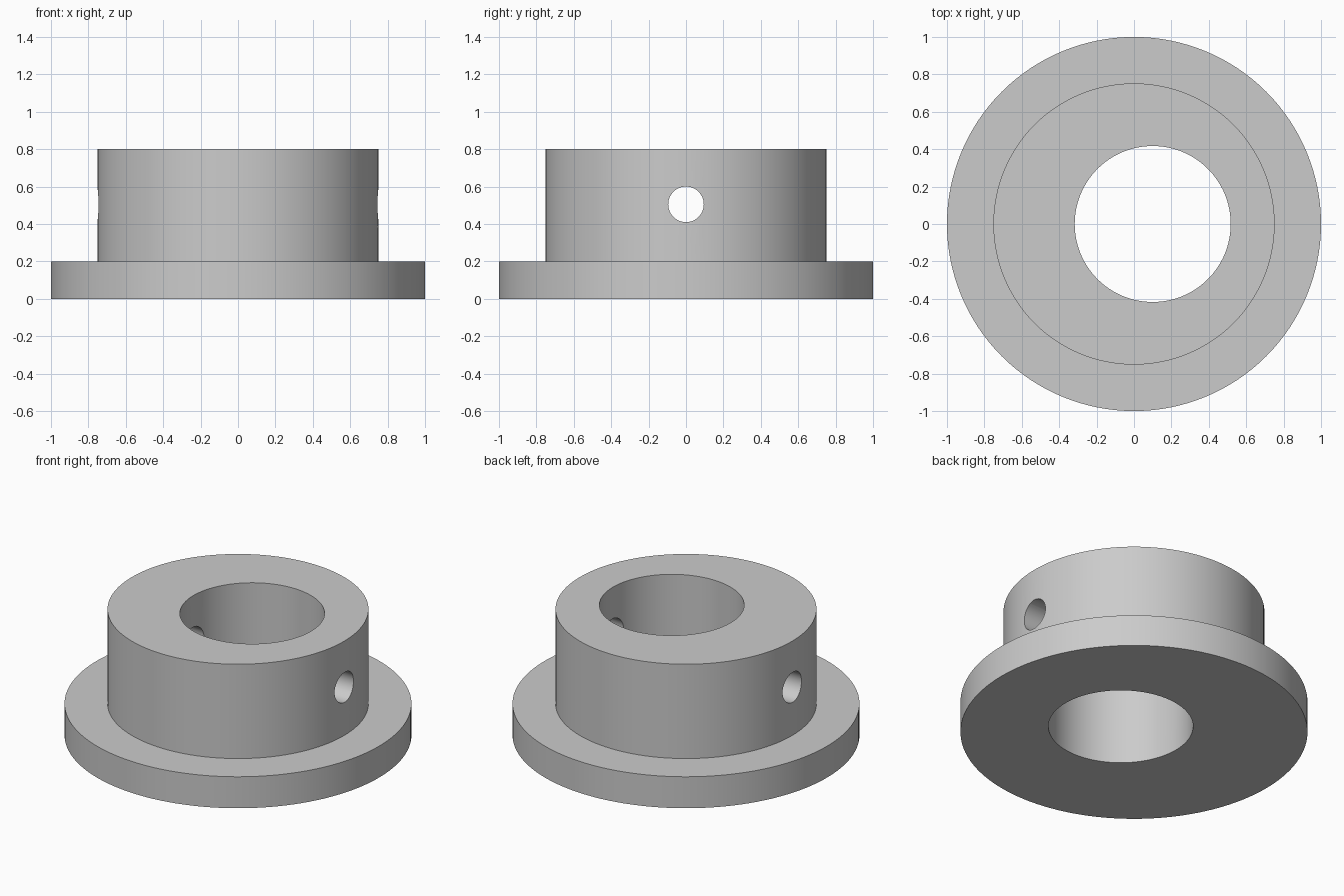
import bpy
import bmesh
import math
from mathutils import Matrix, Vector

SEGMENTS = 128
FLANGE_R, HUB_R, BORE_R, PIN_R = 1.0, 0.752, 0.417, 0.095
FLANGE_H, TOTAL_H, PIN_Z, BORE_X = 0.2, 0.8, 0.505, 0.1

default_cube = bpy.data.objects.get("Cube")
if default_cube:
    bpy.data.objects.remove(default_cube, do_unlink=True)

# Plain grey metal
metal = bpy.data.materials.new("grey metal")
metal.use_nodes = True
GREY = (0.6, 0.6, 0.6, 1.0)
metal.diffuse_color = GREY
metal.node_tree.nodes["Principled BSDF"].inputs["Base Color"].default_value = GREY


def add_object(name, bm):
    mesh = bpy.data.meshes.new(name)
    bmesh.ops.recalc_face_normals(bm, faces=bm.faces)
    bm.to_mesh(mesh)
    bm.free()
    mesh.materials.append(metal)
    obj = bpy.data.objects.new(name, mesh)
    bpy.context.collection.objects.link(obj)
    return obj


def lathe(name, profile):
    """Revolve an (r, z) outline, closed at both ends on the z axis."""
    bm = bmesh.new()
    rings = [[bm.verts.new((r * math.cos(a), r * math.sin(a), z))
              for a in (math.tau * i / SEGMENTS for i in range(SEGMENTS))]
             for r, z in profile]
    for low, high in zip(rings, rings[1:]):
        for i in range(SEGMENTS):
            j = (i + 1) % SEGMENTS
            bm.faces.new((low[i], low[j], high[j], high[i]))
    bm.faces.new(rings[0])
    bm.faces.new(rings[-1])
    return add_object(name, bm)


def cylinder_cutter(name, radius, depth, matrix, segments):
    bm = bmesh.new()
    bmesh.ops.create_cone(bm, cap_ends=True, segments=segments, radius1=radius,
                          radius2=radius, depth=depth, matrix=matrix)
    cutter = add_object(name, bm)
    cutter.hide_render = True
    return cutter


# Flange and hub turned as one solid
collar = lathe("flanged_collar", [(FLANGE_R, 0), (FLANGE_R, FLANGE_H),
                                  (HUB_R, FLANGE_H), (HUB_R, TOTAL_H)])

# Off-centre bore and the pin hole running through both walls
cutters = [
    cylinder_cutter("bore_cutter", BORE_R, 3,
                    Matrix.Translation(Vector((BORE_X, 0, 0))), SEGMENTS),
    cylinder_cutter("pin_hole_cutter", PIN_R, 3,
                    Matrix.Translation(Vector((0, 0, PIN_Z)))
                    @ Matrix.Rotation(math.pi / 2, 4, "Y"), 48),
]

bpy.ops.object.select_all(action="DESELECT")
bpy.context.view_layer.objects.active = collar
collar.select_set(True)
for cutter in cutters:
    cut = collar.modifiers.new(cutter.name, "BOOLEAN")
    cut.operation = "DIFFERENCE"
    cut.solver = "EXACT"
    cut.object = cutter
    bpy.ops.object.modifier_apply(modifier=cut.name)
    bpy.data.objects.remove(cutter, do_unlink=True)

# Smooth walls with crisp rims
bpy.ops.object.shade_smooth_by_angle(angle=math.radians(30))
